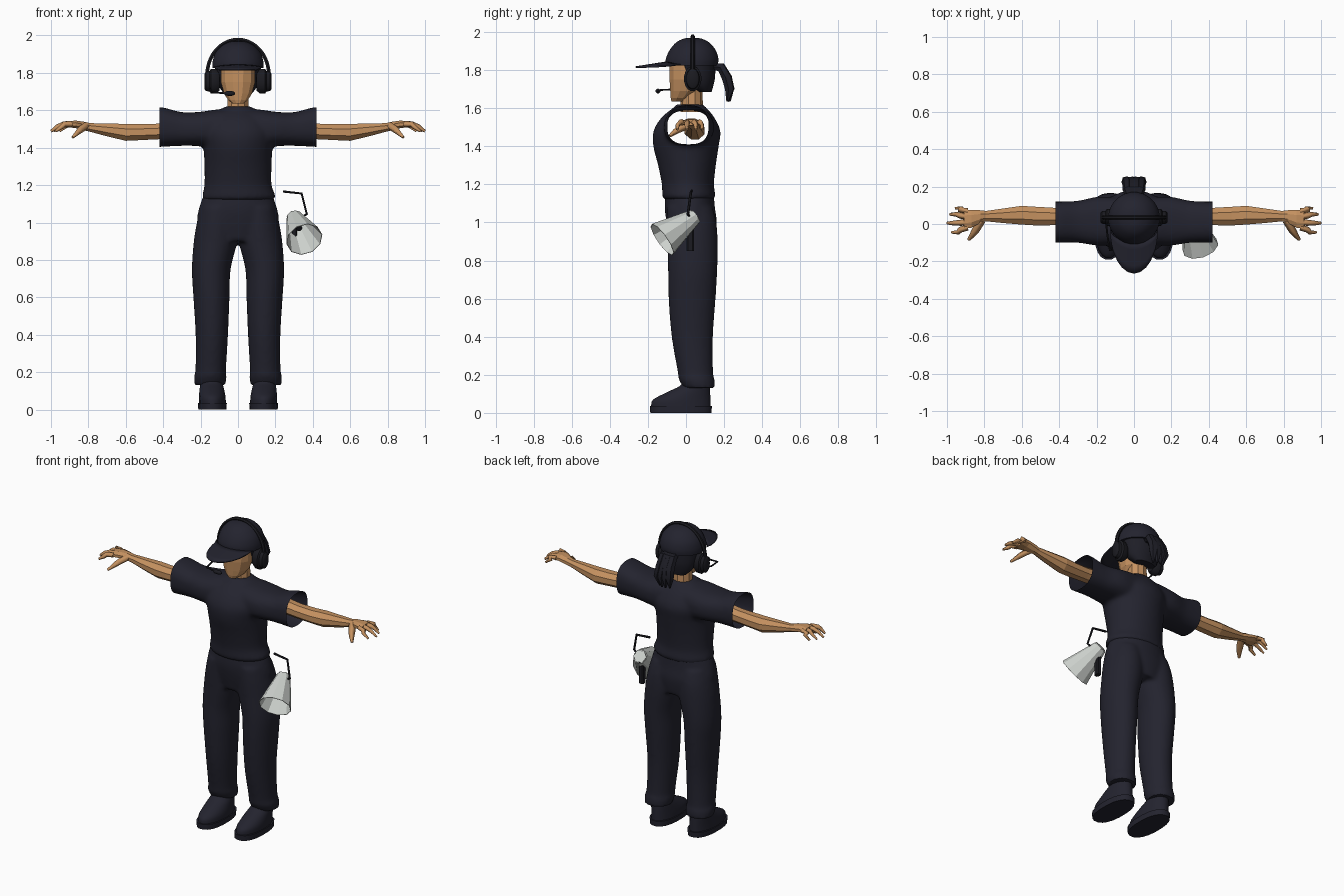
import bpy, bmesh, math
from mathutils import Vector

cube = bpy.data.objects.get("Cube")
if cube:
    bpy.data.objects.remove(cube)


def material(name, rgb):
    m = bpy.data.materials.new(name)
    m.use_nodes = True
    m.diffuse_color = (*rgb, 1)
    m.node_tree.nodes["Principled BSDF"].inputs["Base Color"].default_value = (*rgb, 1)
    return m


CLOTH = material("dark navy cloth", (.017, .017, .028))
HAIR = material("black hair", (.013, .013, .02))
GEAR = material("black plastic", (.011, .011, .015))
SKIN = material("tan skin", (.55, .28, .115))
HORN = material("light grey horn", (.62, .65, .62))


def refine(rings, steps=4):
    """Catmull-Rom smoothing of a list of section rings."""
    out = []
    for i in range(len(rings) - 1):
        a, b, c, d = (rings[min(max(i + k, 0), len(rings) - 1)] for k in (-1, 0, 1, 2))
        for s in range(steps):
            t = s / steps
            out.append([q + t / 2 * (r - p + t * (2 * p - 5 * q + 4 * r - u + t * (3 * q - p - 3 * r + u)))
                        for p, q, r, u in zip(a, b, c, d)])
    return out + [rings[-1]]


def loft(bm, rings, n=20, axis="Z", power=1.0):
    """Closed skin over (position, centre u, centre v, radius u, radius v)."""
    loops = []
    for t, cu, cv, ru, rv in rings:
        loop = []
        for i in range(n):
            a = math.tau * (i + .5) / n
            u, v = (c + r * math.copysign(abs(f) ** power, f)
                    for c, r, f in ((cu, ru, math.cos(a)), (cv, rv, math.sin(a))))
            loop.append(bm.verts.new((u, v, t) if axis == "Z" else (t, u, v)))
        loops.append(loop)
    for a, b in zip(loops, loops[1:]):
        for i in range(n):
            j = (i + 1) % n
            bm.faces.new((a[i], a[j], b[j], b[i]))
    bm.faces.new(loops[0][::-1])
    bm.faces.new(loops[-1])


def finish(ob, mat, smooth=True, mirror=False):
    ob.data.materials.clear()
    ob.data.materials.append(mat)
    bpy.ops.object.select_all(action="DESELECT")
    ob.select_set(True)
    bpy.context.view_layer.objects.active = ob
    if smooth:
        bpy.ops.object.shade_smooth_by_angle(angle=math.radians(40))
    if mirror:
        ob.modifiers.new("Mirror", "MIRROR").use_mirror_merge = False
    return ob


def make(name, bm, mat, **kw):
    bmesh.ops.recalc_face_normals(bm, faces=bm.faces)
    me = bpy.data.meshes.new(name)
    bm.to_mesh(me)
    bm.free()
    ob = bpy.data.objects.new(name, me)
    bpy.context.collection.objects.link(ob)
    return finish(ob, mat, **kw)


def lofted(name, rings, mat, n=20, axis="Z", power=1.0, soft=True, **kw):
    bm = bmesh.new()
    loft(bm, refine(rings) if soft else rings, n, axis, power)
    return make(name, bm, mat, **kw)


def tube(name, points, radii, mat, res=1, **kw):
    cu = bpy.data.curves.new(name, "CURVE")
    cu.dimensions = "3D"
    cu.bevel_depth = 1
    cu.bevel_resolution = res
    cu.use_fill_caps = True
    sp = cu.splines.new("POLY")
    sp.points.add(len(points) - 1)
    for p, co, r in zip(sp.points, points, radii):
        p.co = (*co, 1)
        p.radius = r
    ob = bpy.data.objects.new(name, cu)
    bpy.context.collection.objects.link(ob)
    bpy.ops.object.select_all(action="DESELECT")
    ob.select_set(True)
    bpy.context.view_layer.objects.active = ob
    bpy.ops.object.convert(target="MESH")
    return finish(bpy.context.object, mat, **kw)


def fuse(ob, voxel=.012):
    """Blend overlapping volumes into one soft garment."""
    rm = ob.modifiers.new("Remesh", "REMESH")
    rm.mode = "VOXEL"
    rm.voxel_size = voxel
    sm = ob.modifiers.new("Smooth", "SMOOTH")
    sm.iterations = 6
    bpy.context.view_layer.objects.active = ob
    for m in [m.name for m in ob.modifiers]:
        bpy.ops.object.modifier_apply(modifier=m)


# shirt: torso and a sleeve-to-sleeve tube, with open sleeve ends
bm = bmesh.new()
loft(bm, refine([(1.12, 0, .015, .185, .13), (1.14, .005, .015, .197, .14), (1.2, 0, .01, .18, .137),
                 (1.3, 0, .005, .18, .152), (1.4, 0, 0, .185, .172), (1.48, 0, .005, .2, .176),
                 (1.55, 0, .01, .17, .14), (1.6, 0, .02, .1, .09), (1.62, 0, .02, .07, .07)]), 32)
half = [(.46, .01, 1.51, .11, .108), (.4, .01, 1.51, .11, .105), (.3, .012, 1.5, .112, .09),
        (.2, .015, 1.5, .13, .092), (.1, .015, 1.5, .13, .105)]
loft(bm, refine([(-r[0], *r[1:]) for r in half] + half[::-1]), 32, "X", .8)
shirt = make("shirt", bm, CLOTH, smooth=False)
fuse(shirt)
bm = bmesh.new()
bm.from_mesh(shirt.data)
for side in (-1, 1):
    bmesh.ops.bisect_plane(bm, geom=bm.verts[:] + bm.edges[:] + bm.faces[:], plane_co=(side * .42, 0, 0),
                           plane_no=(side, 0, 0), clear_outer=True)
bm.to_mesh(shirt.data)
bm.free()
finish(shirt, CLOTH)

# trousers
bm = bmesh.new()
leg = [(.13, .15, .07, .083, .083), (.18, .148, .055, .088, .095), (.21, .146, .05, .082, .093),
       (.4, .14, .033, .087, .109), (.6, .142, .032, .097, .124), (.75, .143, .035, .104, .13),
       (.9, .12, .035, .117, .132), (1, .11, .03, .11, .13), (1.08, .1, .02, .1, .12)]
for s in (-1, 1):
    loft(bm, refine([(z, s * x, y, rx, ry) for z, x, y, rx, ry in leg]), 24)
loft(bm, refine([(.9, 0, .035, .17, .115), (1, 0, .03, .217, .132),
                 (1.08, 0, .02, .208, .132), (1.17, 0, .02, .175, .125)]), 32)
trousers = make("trousers", bm, CLOTH, smooth=False)
fuse(trousers)
finish(trousers, CLOTH)

# shoes
lofted("sole", [(0, .137, -.027, .076, .162), (.035, .137, -.027, .078, .165)], CLOTH,
       power=.85, soft=False, mirror=True)
lofted("shoe_upper", [(.035, .137, -.027, .073, .158), (.07, .138, -.022, .072, .152),
                      (.11, .14, .015, .066, .113), (.14, .142, .045, .06, .08),
                      (.17, .142, .055, .055, .065)], CLOTH, mirror=True)

# head and neck
lofted("neck", [(1.58, 0, .03, .062, .06), (1.7, 0, .03, .056, .056)], SKIN, 10, soft=False, smooth=False)
lofted("face", [(1.635, 0, -.045, .03, .032), (1.655, 0, -.03, .055, .052), (1.69, 0, -.01, .077, .075),
                (1.75, 0, 0, .094, .089), (1.86, 0, 0, .096, .088)], SKIN, 12, soft=False, smooth=False, power=.9)
lofted("hair", [(1.685, 0, .1, .07, .035), (1.72, 0, .08, .1, .065), (1.77, 0, .065, .116, .09),
                (1.85, 0, .05, .122, .105)], HAIR, 16)
for dx in (-.035, -.012, .012, .035):
    tube("ponytail_strand", [(dx / 2, .13, 1.82), (dx, .185, 1.815), (dx, .215, 1.76),
                             (dx * 1.2, .23, 1.7), (dx, .235 - abs(dx) / 2, 1.635)],
         [.02, .026, .028, .026, .006], HAIR)

# cap crown and curved peak
lofted("cap_crown", [(1.825, 0, .03, .138, .138), (1.86, 0, .032, .137, .139), (1.905, 0, .035, .122, .122),
                     (1.945, 0, .035, .086, .088), (1.965, 0, .035, .045, .048), (1.97, 0, .035, .01, .01)], CLOTH, 24)
bm = bmesh.new()
rows = []
for j in range(5):
    t = j / 4
    row = []
    for i in range(13):
        a = math.pi * i / 12
        x = .128 * math.cos(a)
        y = -.03 - math.sin(a) * (.065 + .17 * t)
        row.append(bm.verts.new((x, y, 1.847 - .027 * t * math.sin(a) - .9 * x * x)))
    rows.append(row)
for a, b in zip(rows, rows[1:]):
    for i in range(12):
        if (a[i].co - b[i].co).length + (a[i + 1].co - b[i + 1].co).length > .001:
            bm.faces.new((a[i], a[i + 1], b[i + 1], b[i]))
bmesh.ops.remove_doubles(bm, verts=bm.verts, dist=.0005)
peak = make("cap_peak", bm, CLOTH)
peak.modifiers.new("Thickness", "SOLIDIFY").thickness = .008

# headset
arc = [math.pi * i / 20 for i in range(21)]
tube("headband", [(.165 * math.cos(a), .035, 1.79 + .188 * math.sin(a)) for a in arc], [.011] * 21, GEAR)
lofted("ear_cup", [(.1, .035, 1.755, .035, .052), (.118, .035, 1.755, .046, .067),
                   (.145, .035, 1.755, .046, .067), (.152, .035, 1.755, .036, .056),
                   (.172, .035, 1.755, .034, .053), (.18, .035, 1.755, .024, .04)],
       GEAR, 16, "X", soft=False, mirror=True)
tube("mic_boom", [(-.15, .01, 1.72), (-.142, -.06, 1.7), (-.13, -.14, 1.695), (-.05, -.147, 1.69)],
     [.005] * 4, GEAR)
lofted("mic_tip", [(-.075, -.147, 1.69, .004, .004), (-.06, -.147, 1.69, .012, .012),
                   (-.03, -.147, 1.69, .012, .012), (-.015, -.147, 1.69, .004, .004)], GEAR, 10, "X")

# bare arms and hands
lofted("arm", [(.33, .04, 1.495, .05, .048), (.42, .04, 1.487, .05, .045), (.52, .042, 1.483, .054, .046),
               (.6, .047, 1.482, .054, .049), (.7, .044, 1.495, .042, .037), (.79, .042, 1.508, .03, .025),
               (.82, .04, 1.515, .036, .025), (.87, .028, 1.525, .052, .022), (.91, .025, 1.525, .055, .016)],
       SKIN, 8, "X", soft=False, smooth=False, mirror=True)
for y, tip_y, reach in ((.068, .085, .955), (.038, .052, .985), (.008, .005, 1), (-.018, -.045, .975)):
    tube("finger", [(.89, y, 1.526), (.93, (y + tip_y) / 2, 1.525), (.965 * reach, tip_y, 1.512), (reach, tip_y, 1.488)],
         [.017, .016, .013, .007], SKIN, 0, smooth=False, mirror=True)
tube("thumb", [(.815, .02, 1.515), (.845, -.03, 1.495), (.865, -.06, 1.475), (.885, -.085, 1.455)],
     [.022, .021, .015, .008], SKIN, 0, smooth=False, mirror=True)

# megaphone at the left hip
back, mouth = Vector((.3, .045, 1.03)), Vector((.355, -.125, .91))
aim = mouth - back
bm = bmesh.new()
bmesh.ops.create_cone(bm, segments=10, radius1=.1, radius2=.042, depth=aim.length, cap_ends=False)
bmesh.ops.rotate(bm, verts=bm.verts, matrix=aim.to_track_quat("-Z", "Y").to_matrix())
bmesh.ops.translate(bm, verts=bm.verts, vec=(back + mouth) / 2)
horn = make("megaphone_horn", bm, HORN, smooth=False)
horn.modifiers.new("Thickness", "SOLIDIFY").thickness = .003
d = aim.normalized()
tube("megaphone_back", [back - d * .006, back + d * .01], [.04, .04], HORN)
tube("megaphone_driver", [back, back + d * .11], [.014, .018], GEAR)
lofted("megaphone_grip", [(.85, .3, .022, .016, .02), (1.0, .3, .022, .016, .02)], GEAR, 8, soft=False,
       power=.6, smooth=False)
tube("megaphone_strap", [(.24, .03, 1.166), (.34, .025, 1.155), (.368, .01, 1.045), (.335, .02, 1.025)],
     [.007] * 4, GEAR)
